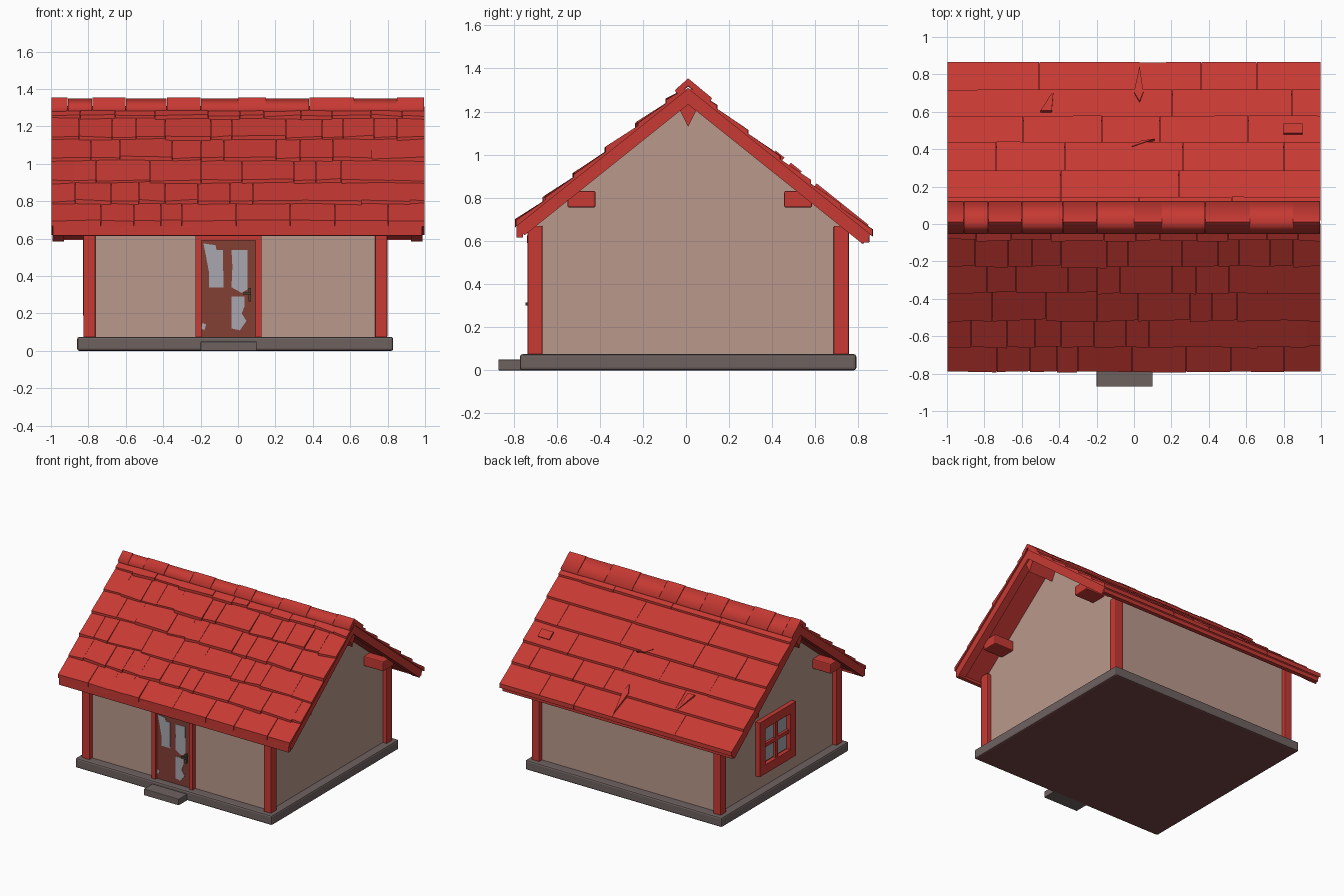
import bpy, bmesh, math, random

if "Cube" in bpy.data.objects:
    bpy.data.objects.remove(bpy.data.objects["Cube"])

random.seed(4)


def material(name, rgb):
    m = bpy.data.materials.new(name)
    m.diffuse_color = (*rgb, 1)
    m.use_nodes = True
    m.node_tree.nodes["Principled BSDF"].inputs["Base Color"].default_value = m.diffuse_color
    return m


RED = material("roof red", (0.57, 0.041, 0.033))
PLASTER = material("plaster", (0.49, 0.317, 0.262))
STONE = material("grey stone", (0.155, 0.122, 0.118))
DARK = material("dark underside", (0.18, 0.06, 0.062))
BROWN = material("door brown", (0.23, 0.05, 0.035))
GLASS = material("pane grey", (0.39, 0.39, 0.43))
METAL = material("handle metal", (0.085, 0.06, 0.035))


def prism(bm, a, b):
    """Solid between two matching loops of points."""
    va, vb = [bm.verts.new(p) for p in a], [bm.verts.new(p) for p in b]
    n = len(va)
    bm.faces.new(va)
    bm.faces.new(vb[::-1])
    for i in range(n):
        bm.faces.new((va[i], vb[i], vb[(i + 1) % n], va[(i + 1) % n]))


def extrude_x(bm, profile, x0, x1):
    prism(bm, [(x0, y, z) for y, z in profile], [(x1, y, z) for y, z in profile])


def box(bm, x0, x1, y0, y1, z0, z1):
    extrude_x(bm, [(y0, z0), (y1, z0), (y1, z1), (y0, z1)], x0, x1)


def finish(name, bm, mats, bevel=0.0, rule=None, smooth=0):
    bmesh.ops.recalc_face_normals(bm, faces=bm.faces)
    if bevel:
        bmesh.ops.bevel(bm, geom=list(bm.edges), offset=bevel, segments=2,
                        affect='EDGES', profile=0.5)
    bm.normal_update()
    for f in bm.faces:
        f.smooth = smooth > 0
        if rule:
            f.material_index = rule(f)
    me = bpy.data.meshes.new(name)
    bm.to_mesh(me)
    bm.free()
    if smooth:
        me.set_sharp_from_angle(angle=math.radians(smooth))
    for m in mats:
        me.materials.append(m)
    ob = bpy.data.objects.new(name, me)
    bpy.context.collection.objects.link(ob)
    return ob


def boxes(name, mat, dims, bevel=0.0):
    bm = bmesh.new()
    for d in dims:
        box(bm, *d)
    return finish(name, bm, [mat], bevel)


# Foundation slab with dark underside, and the door step
bm = bmesh.new()
box(bm, -0.86, 0.83, -0.77, 0.79, 0, 0.075)
finish("foundation", bm, [STONE, DARK], 0.012, lambda f: int(f.normal.z < -0.9))
boxes("door_step", STONE, [(-0.2, 0.1, -0.87, -0.75, 0, 0.05)], 0.004)

# Plaster house body, a gabled prism
RIDGE_Y, SLOPE = 0.01, 0.8
bm = bmesh.new()
extrude_x(bm, [(-0.7, 0.05), (0.72, 0.05), (0.72, 0.70), (RIDGE_Y, 1.27), (-0.7, 0.70)],
          -0.795, 0.765)
finish("walls", bm, [PLASTER])

# Corner posts
boxes("corner_posts", RED, [(x, x + 0.065, y, y + 0.07, 0.07, 0.67)
                            for x in (-0.827, 0.733) for y in (-0.735, 0.685)], 0.006)

# Beam ends poking out of both gables, and the pointed ridge beam ends
boxes("beam_ends", RED, [(x0, x1, y, y + 0.13, 0.755, 0.832)
                         for x0, x1 in ((-0.95, -0.78), (0.75, 0.93))
                         for y in (-0.55, 0.455)], 0.008)
bm = bmesh.new()
for x0, x1 in ((-0.98, -0.78), (0.75, 0.975)):
    extrude_x(bm, [(-0.045, 1.24), (0.01, 1.13), (0.065, 1.24), (0.01, 1.29)], x0, x1)
finish("ridge_beam_ends", bm, [RED])

# Roof coordinates: d = horizontal run from the ridge, h = height off the deck
ANG = math.atan(SLOPE)


def on_roof(side, d, h):
    return (RIDGE_Y + side * (d + h * math.sin(ANG)),
            1.31 - SLOPE * d + h * math.cos(ANG))


# Roof deck slabs and the thicker gable boards
EAVE = {-1: 0.797, 1: 0.848}
bm = bmesh.new()
for side in (-1, 1):
    for x0, x1, t in ((-0.985, 0.98, 0.05), (-0.992, -0.93, 0.06), (0.925, 0.987, 0.06)):
        end = EAVE[side]
        low = 1.31 - t / math.cos(ANG)
        extrude_x(bm, [(RIDGE_Y, low), on_roof(side, end, -t), on_roof(side, end, 0),
                       (RIDGE_Y, 1.31)], x0, x1)
finish("roof_deck", bm, [RED])

# Eave boards closing the lower roof edges
boxes("eave_boards", RED, [(-0.99, 0.985, -0.787, -0.755, 0.615, 0.668),
                           (-0.99, 0.985, 0.815, 0.85, 0.592, 0.628)], 0.004)


# Shingle rows: tilted slabs of uneven width with upright lower edges
def shingle_rows(name, side, edges, wmin, wmax, jitter):
    bm = bmesh.new()
    top = 0.01
    for edge in edges:
        x = -0.998
        while x < 0.99:
            nx = x + random.uniform(wmin, wmax)
            if nx > 0.998 - wmin * 0.6:
                nx = 0.998
            lift = [0.021 + random.uniform(-jitter, jitter) for _ in range(2)]
            d = [edge + random.uniform(-jitter, jitter) * (edge < edges[-1]) for _ in range(2)]
            loops = []
            for xx, l, dd in ((x + 0.0012, lift[0], d[0]), (nx - 0.0012, lift[1], d[1])):
                foot = dd + (l + 0.004) * math.sin(ANG)
                prof = [on_roof(side, top, -0.004), on_roof(side, foot, -0.004),
                        on_roof(side, dd, l), on_roof(side, top, 0.006)]
                loops.append([(xx, y, z) for y, z in prof])
            prism(bm, *loops)
            x = nx
        top = edge - 0.015
    finish(name, bm, [RED])


shingle_rows("front_shingles", -1, [0.085, 0.225, 0.365, 0.515, 0.655, 0.787], 0.11, 0.3, 0.006)
shingle_rows("back_shingles", 1, [0.12, 0.265, 0.415, 0.555, 0.695, 0.842], 0.25, 0.65, 0.002)

# Ridge caps, overlapping rounded chevrons
bm = bmesh.new()
cuts = [-0.998, -0.91, -0.78, -0.6, -0.38, -0.2, 0, 0.15, 0.38, 0.62, 0.85, 0.995]
for i, (a, b) in enumerate(zip(cuts, cuts[1:])):
    z = 1.354 - 0.004 * (i % 2)
    extrude_x(bm, [(RIDGE_Y, z), on_roof(1, 0.09, 0.032), on_roof(1, 0.095, 0.008),
                   (RIDGE_Y, z - 0.035), on_roof(-1, 0.048, 0.008), on_roof(-1, 0.042, 0.03)],
              a + 0.001, b - 0.001)
finish("ridge_caps", bm, [RED], smooth=80)

# Broken slivers and a patch lying on the back roof
bm = bmesh.new()
for pts in ([(0.80, 0.46), (0.90, 0.46), (0.90, 0.51), (0.80, 0.51)],
            [(0.0, 0.68), (0.03, 0.63), (0.05, 0.68), (0.03, 0.82)],
            [(-0.01, 0.39), (0.11, 0.43), (0.04, 0.42)],
            [(-0.5, 0.58), (-0.43, 0.69), (-0.44, 0.58)]):
    prism(bm, [(x, *on_roof(1, d, 0.0)) for x, d in pts],
          [(x, *on_roof(1, d, 0.026)) for x, d in pts])
finish("roof_patches", bm, [RED])

# Front door: frame, leaf, ragged panes and handle
boxes("door_frame", RED, [(-0.227, -0.195, -0.735, -0.69, 0.07, 0.62),
                          (0.093, 0.125, -0.735, -0.69, 0.07, 0.62),
                          (-0.227, 0.125, -0.737, -0.69, 0.59, 0.625)])
boxes("door_leaf", BROWN, [(-0.2, 0.1, -0.717, -0.69, 0.06, 0.6)])
panes = [
    [(-0.185, 0.575), (-0.12, 0.565), (-0.115, 0.54), (-0.08, 0.54), (-0.078, 0.34),
     (-0.155, 0.34), (-0.155, 0.42), (-0.17, 0.5)],
    [(-0.035, 0.54), (0.05, 0.54), (0.052, 0.33), (0.02, 0.31), (-0.035, 0.34), (-0.03, 0.45)],
    [(-0.035, 0.29), (0.035, 0.29), (0.035, 0.24), (0.02, 0.2), (0.045, 0.16), (0.01, 0.11),
     (-0.035, 0.12)],
    [(-0.19, 0.15), (-0.17, 0.14), (-0.18, 0.11), (-0.195, 0.12)],
]
bm = bmesh.new()
for p in panes:
    prism(bm, [(x, -0.72, z) for x, z in p], [(x, -0.712, z) for x, z in p])
finish("door_panes", bm, [GLASS])
boxes("door_handle", METAL, [(0.055, 0.07, -0.735, -0.715, 0.265, 0.335),
                             (0.03, 0.07, -0.745, -0.73, 0.3, 0.315)])

# Left gable window: frame, cross bars and panes
Y0, Y1, Z0, Z1, W = -0.165, 0.28, 0.19, 0.61, 0.07
YM, ZM = (Y0 + Y1) / 2, (Z0 + Z1) / 2
boxes("window_frame", RED, [(-0.83, -0.78, Y0, Y0 + W, Z0, Z1),
                            (-0.83, -0.78, Y1 - W, Y1, Z0, Z1),
                            (-0.83, -0.78, Y0 + W, Y1 - W, Z0, Z0 + W),
                            (-0.83, -0.78, Y0 + W, Y1 - W, Z1 - W, Z1)])
boxes("window_bars", RED, [(-0.82, -0.78, YM - 0.014, YM + 0.014, Z0 + W, Z1 - W),
                           (-0.818, -0.78, Y0 + W, Y1 - W, ZM - 0.014, ZM + 0.014)])
boxes("window_back", BROWN, [(-0.799, -0.79, Y0 + 0.03, Y1 - 0.03, Z0 + 0.03, Z1 - 0.03)])
boxes("window_panes", GLASS, [(-0.804, -0.796, y + 0.012, y + 0.13, z + 0.012, z + 0.122)
                              for y in (Y0 + W, YM + 0.006) for z in (Z0 + W, ZM + 0.006)])
